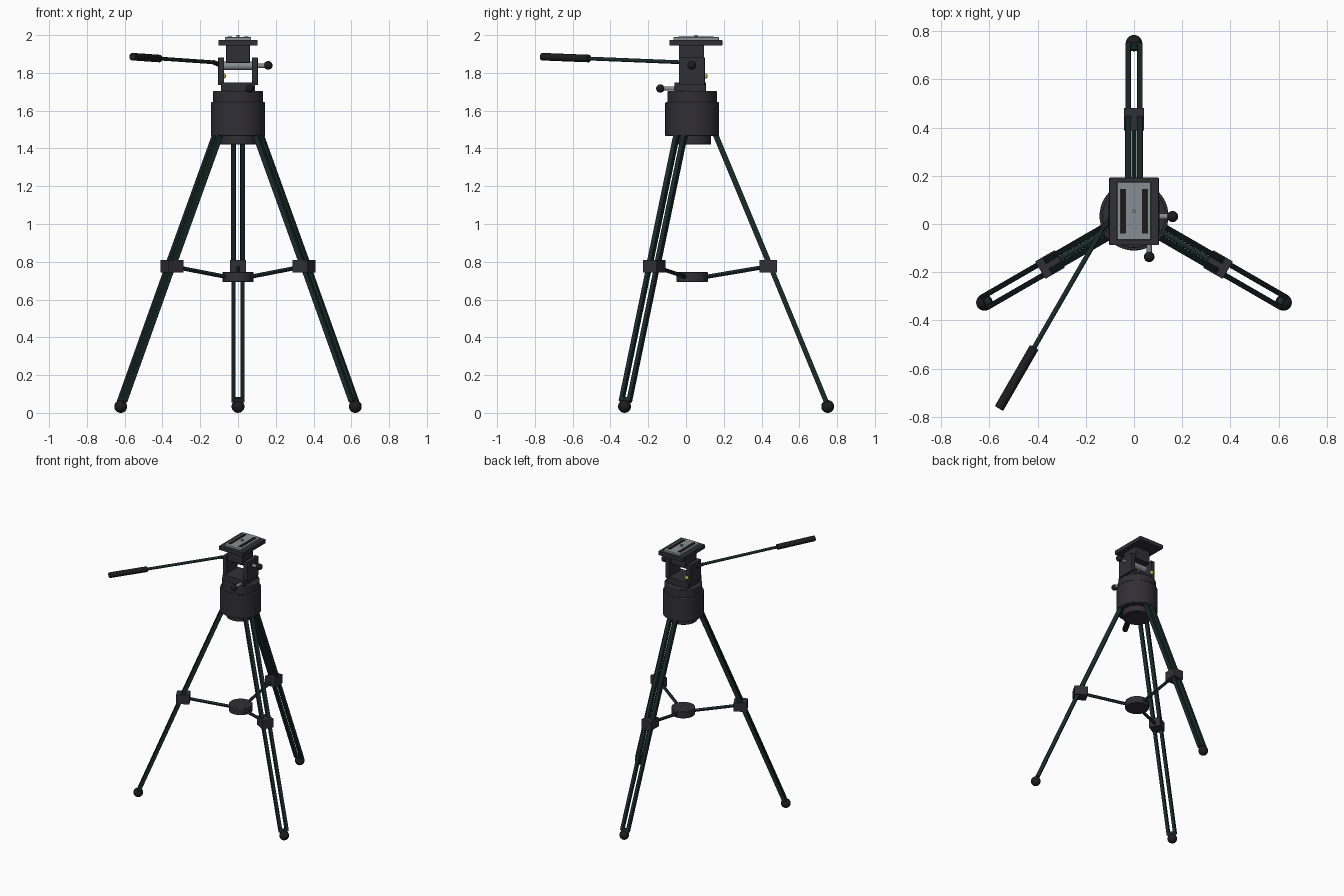
import bpy
from math import sin, cos, radians
from mathutils import Vector, Matrix

if "Cube" in bpy.data.objects:
    bpy.data.objects.remove(bpy.data.objects["Cube"])

CY = 0.033  # tripod axis sits slightly behind the origin


def material(name, color):
    m = bpy.data.materials.new(name)
    m.diffuse_color = (*color, 1)
    m.use_nodes = True
    m.node_tree.nodes["Principled BSDF"].inputs["Base Color"].default_value = m.diffuse_color
    return m


PLASTIC = material("dark_plastic", (0.03, 0.028, 0.036))
LEG = material("leg_metal", (0.010, 0.024, 0.022))
RUBBER = material("black_rubber", (0.012, 0.012, 0.013))
STEEL = material("grey_metal", (0.24, 0.27, 0.29))
YELLOW = material("level_yellow", (0.55, 0.58, 0.06))


def finish(name, mat, smooth=False, bevel=0):
    o = bpy.context.object
    o.name = name
    o.data.materials.append(mat)
    if bevel:
        b = o.modifiers.new("bevel", "BEVEL")
        b.width, b.segments = bevel, 2
    if smooth:
        bpy.ops.object.shade_smooth_by_angle()
    return o


def box(name, lo, hi, mat, bevel=0.003):
    lo, hi = Vector(lo), Vector(hi)
    bpy.ops.mesh.primitive_cube_add(size=1)
    bpy.context.object.matrix_world = (Matrix.Translation((lo + hi) / 2)
                                       @ Matrix.Diagonal((*(hi - lo), 1)))
    bpy.ops.object.transform_apply(location=False, rotation=False, scale=True)
    return finish(name, mat, bevel=bevel)


def rod(name, a, b, r, mat, sides=24, bevel=0):
    a, b = Vector(a), Vector(b)
    bpy.ops.mesh.primitive_cylinder_add(vertices=sides, radius=r, depth=(b - a).length,
                                        location=(a + b) / 2)
    o = bpy.context.object
    o.rotation_euler = (b - a).to_track_quat("Z", "Y").to_euler()
    return finish(name, mat, True, bevel)


def ball(name, p, r, mat):
    bpy.ops.mesh.primitive_uv_sphere_add(segments=24, ring_count=14, radius=r, location=p)
    return finish(name, mat, True)


def drum(name, r, z0, z1, bevel=0.004):
    return rod(name, (0, CY, z0), (0, CY, z1), r, PLASTIC, 48, bevel)


def bar(name, a, b, tangent, width, depth, mat):
    """Rectangular bar from a to b, its width along the tangent."""
    a, b = Vector(a), Vector(b)
    z = (b - a).normalized()
    y = z.cross(tangent)
    bpy.ops.mesh.primitive_cube_add(size=1)
    o = bpy.context.object
    o.data.transform(Matrix.Diagonal((width, depth, (b - a).length, 1)))
    o.matrix_world = (Matrix.Translation((a + b) / 2)
                      @ Matrix((tangent, y, z)).transposed().to_4x4())
    return finish(name, mat, bevel=0.002)


# Three legs: twin rails, foot, clamp and spreader arm
for i, deg in enumerate((90, 210, 330)):
    t = radians(deg)
    tangent = Vector((-sin(t), cos(t), 0))

    def at(r, z, side=0):
        return Vector((r * cos(t), CY + r * sin(t), z)) + tangent * side

    for s in (-1, 1):
        off = s * 0.024
        bar(f"upper_rail_{i}_{s}", at(0.112, 1.50, off), at(0.412, 0.78, off),
            tangent, 0.025, 0.029, LEG)
        bar(f"lower_rail_{i}_{s}", at(0.412, 0.78, off), at(0.709, 0.06, off),
            tangent, 0.022, 0.026, LEG)
    bar(f"leg_end_{i}", at(0.701, 0.08), at(0.714, 0.045), tangent, 0.05, 0.026, LEG)
    ball(f"foot_{i}", at(0.717, 0.034), 0.034, RUBBER)
    bar(f"leg_clamp_{i}", at(0.402, 0.742), at(0.402, 0.81), tangent, 0.084, 0.094, PLASTIC)
    rod(f"spreader_arm_{i}", at(0.06, 0.718), at(0.38, 0.772), 0.011, LEG, 12)

# Spreader hub
drum("spreader_hub", 0.083, 0.693, 0.746)

# Body drums
drum("body_lower_collar", 0.1, 1.42, 1.48)
drum("body_drum", 0.143, 1.465, 1.645)
drum("body_upper_drum", 0.132, 1.64, 1.703)

# Head yoke
box("head_base", (-0.09, -0.06, 1.70), (0.09, 0.105, 1.75), PLASTIC)
for side, x in (("left", -0.089), ("right", 0.089)):
    box(f"{side}_bracket", (x - 0.016, -0.037, 1.735), (x + 0.016, 0.1, 1.882), PLASTIC)
rod("tilt_axle", (-0.09, 0.031, 1.837), (0.15, 0.031, 1.837), 0.012, STEEL)
rod("tilt_barrel", (-0.08, 0.031, 1.837), (0.08, 0.031, 1.837), 0.022, STEEL)
ball("tilt_knob", (0.16, 0.031, 1.84), 0.023, RUBBER)
rod("pan_lock_pin", (0.063, -0.13, 1.717), (0.063, -0.03, 1.717), 0.011, STEEL)
ball("pan_lock_knob", (0.063, -0.136, 1.717), 0.022, RUBBER)
ball("bubble_level", (-0.077, 0.101, 1.784), 0.014, YELLOW)

# Camera platform
box("platform_block", (-0.063, -0.037, 1.853), (0.063, 0.096, 1.95), PLASTIC)
box("platform_plate", (-0.103, -0.087, 1.945), (0.103, 0.192, 1.975), PLASTIC)
box("quick_release_plate", (-0.07, -0.066, 1.972), (0.07, 0.174, 1.989), STEEL)
for side, x in (("left", -0.044), ("right", 0.044)):
    box(f"{side}_grip_pad", (x - 0.011, -0.04, 1.985), (x + 0.011, 0.146, 1.993), RUBBER, 0.001)
rod("camera_screw", (0, 0.053, 1.98), (0, 0.053, 2.0), 0.008, STEEL)

# Pan handle
bend, tip = Vector((-0.13, -0.02, 1.856)), Vector((-0.56, -0.765, 1.886))
rod("handle_stub", (-0.085, 0.031, 1.837), bend, 0.012, RUBBER)
ball("handle_joint", bend, 0.012, RUBBER)
rod("handle_rod", bend, tip, 0.010, LEG)
rod("handle_grip", bend.lerp(tip, 0.66), tip, 0.02, RUBBER, 24, 0.004)
